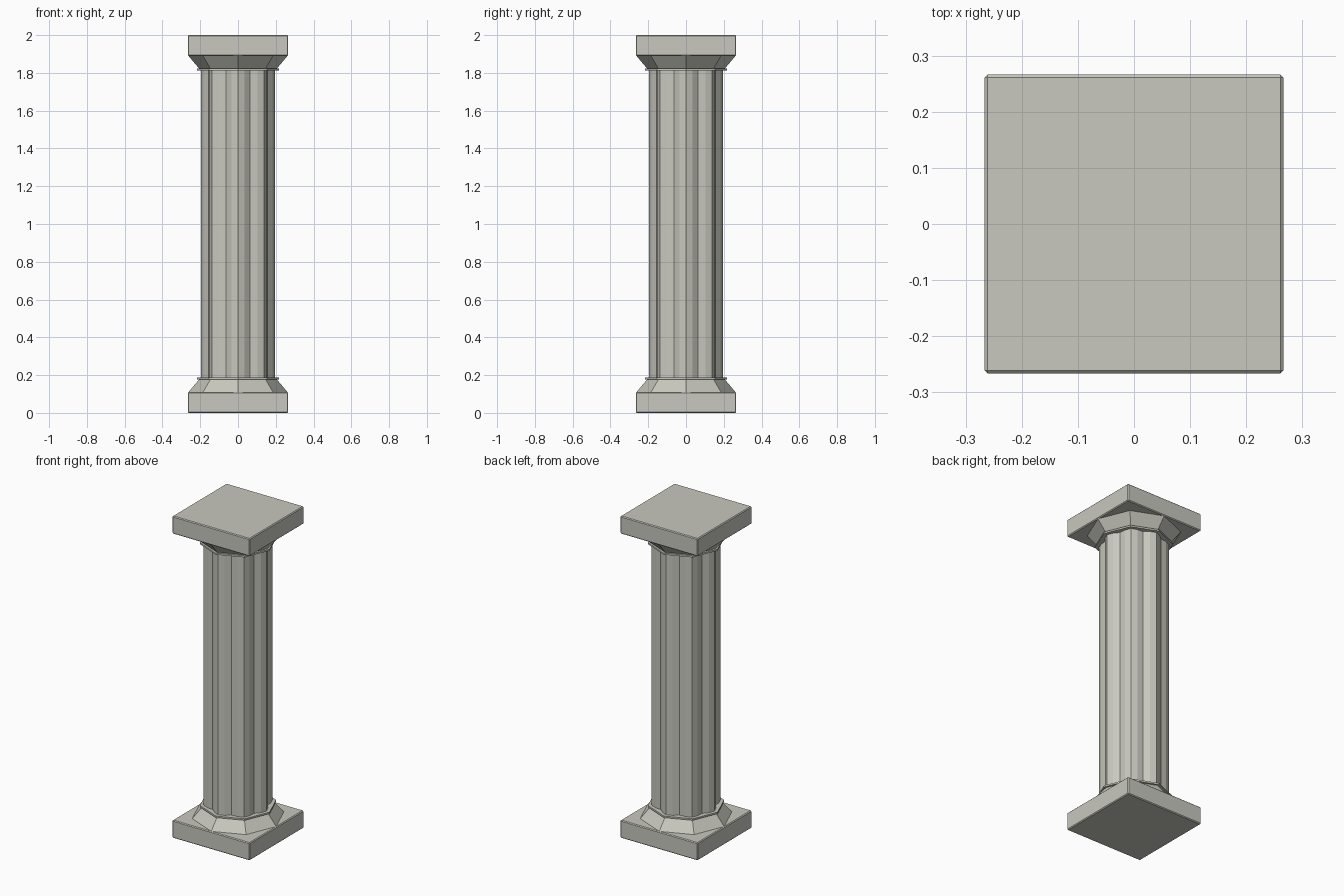
import bpy, bmesh, math
from mathutils import Vector

if "Cube" in bpy.data.objects:
    bpy.data.objects.remove(bpy.data.objects["Cube"])

stone = bpy.data.materials.new("pale stone")
stone.diffuse_color = (0.58, 0.58, 0.52, 1)
stone.use_nodes = True
stone.node_tree.nodes["Principled BSDF"].inputs["Base Color"].default_value = stone.diffuse_color


def finish(name, bm):
    bmesh.ops.recalc_face_normals(bm, faces=bm.faces)
    mesh = bpy.data.meshes.new(name)
    bm.to_mesh(mesh)
    bm.free()
    mesh.materials.append(stone)
    ob = bpy.data.objects.new(name, mesh)
    bpy.context.collection.objects.link(ob)
    return ob


def slab(name, z0, z1, half):
    bm = bmesh.new()
    bmesh.ops.create_cube(bm, size=1)
    for v in bm.verts:
        v.co = Vector((v.co.x * 2 * half, v.co.y * 2 * half, z0 if v.co.z < 0 else z1))
    bmesh.ops.bevel(bm, geom=bm.edges[:], offset=0.005, segments=1, affect='EDGES')
    return finish(name, bm)


def loft(name, rings):
    """Join equal-sized rings of points, capping both ends."""
    bm = bmesh.new()
    loops = [[bm.verts.new(p) for p in ring] for ring in rings]
    n = len(loops[0])
    for a, b in zip(loops, loops[1:]):
        for i in range(n):
            bm.faces.new((a[i], a[(i + 1) % n], b[(i + 1) % n], b[i]))
    bm.faces.new(loops[0])
    bm.faces.new(loops[-1])
    return finish(name, bm)


def octagon(r, z):
    return [(r * math.cos(i * math.pi / 4), r * math.sin(i * math.pi / 4), z) for i in range(8)]


def fluted(r, z):
    # octagon with a shallow V groove in the middle of every side
    pts = []
    for i in range(8):
        a, b = (Vector(p) for p in (octagon(r, z)[i], octagon(r, z)[(i + 1) % 8]))
        mid = (a + b) / 2
        inward = Vector((-mid.x, -mid.y, 0)).normalized()
        pts += [a, a.lerp(b, 0.25), mid + inward * 0.012, a.lerp(b, 0.75)]
    return pts


# shaft
loft("fluted_shaft", [fluted(0.196, 0.15), fluted(0.196, 1.85)])

# base and capital, the capital being the base turned over
for part, flip in (("base", False), ("capital", True)):
    def h(z):
        return 2 - z if flip else z
    slab(part + "_slab", min(h(0), h(0.11)), max(h(0), h(0.11)), 0.266)
    loft(part + "_flare", [octagon(r, h(z)) for r, z in
                           ((0.264, 0.108), (0.205, 0.178), (0.218, 0.178), (0.218, 0.188))])
